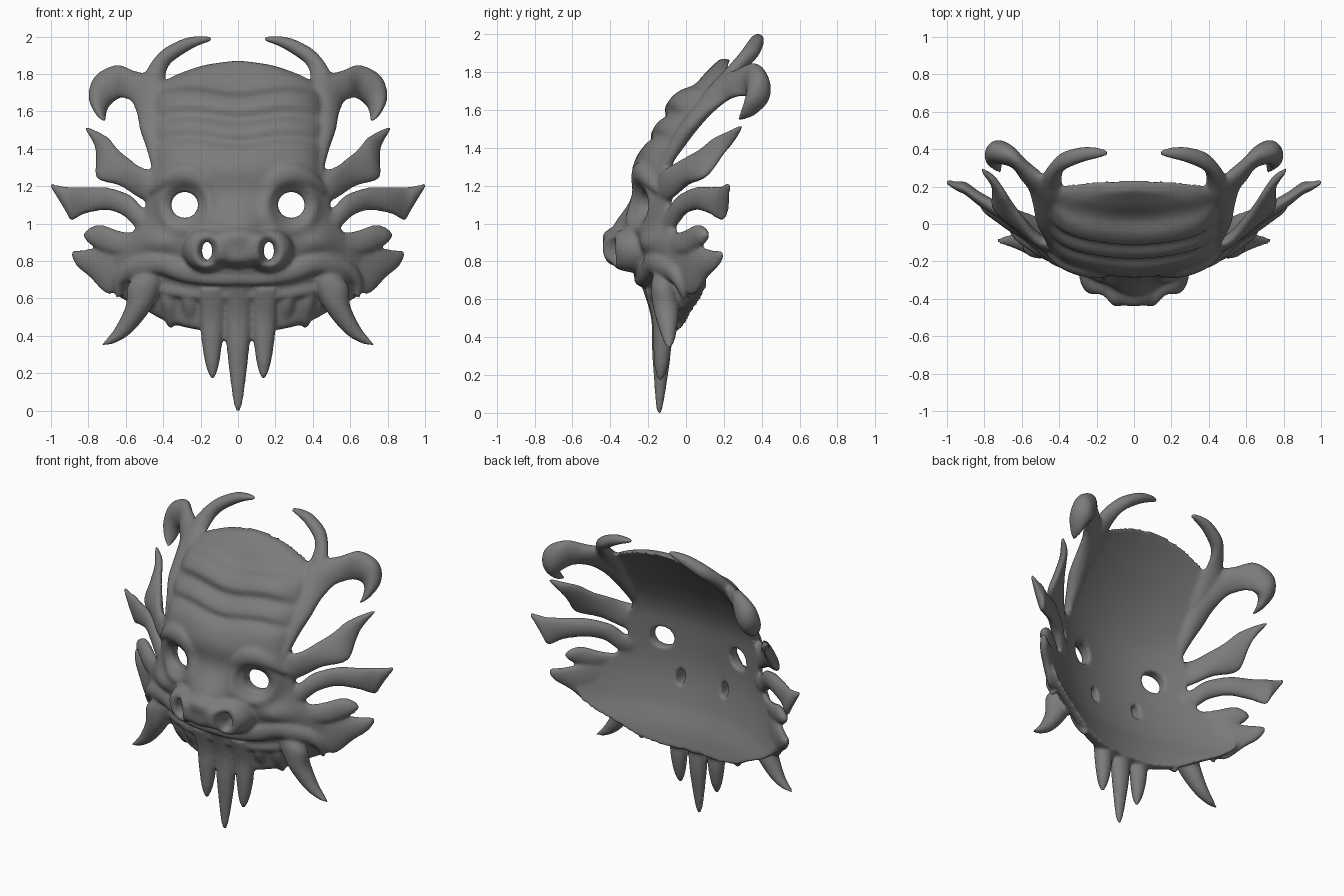
import bpy, bmesh
from math import sin, cos, pi, exp, sqrt

parts = []


def spline(keys, t):
    """Smooth interpolation through (t, value) keys."""
    n = len(keys)
    if t <= keys[0][0]:
        return keys[0][1]
    if t >= keys[-1][0]:
        return keys[-1][1]
    i = max(j for j in range(n - 1) if keys[j][0] <= t)

    def slope(j):
        a, b = keys[max(j - 1, 0)], keys[min(j + 1, n - 1)]
        return (b[1] - a[1]) / (b[0] - a[0])
    (t0, v0), (t1, v1) = keys[i], keys[i + 1]
    h = t1 - t0
    s = (t - t0) / h
    return ((1 + 2 * s) * (1 - s) ** 2 * v0 + s * (1 - s) ** 2 * h * slope(i)
            + s * s * (3 - 2 * s) * v1 + s * s * (s - 1) * h * slope(i + 1))


def finish(name, bm):
    bmesh.ops.recalc_face_normals(bm, faces=bm.faces[:])
    me = bpy.data.meshes.new(name)
    bm.to_mesh(me)
    bm.free()
    ob = bpy.data.objects.new(name, me)
    bpy.context.collection.objects.link(ob)
    return ob


def blade(name, pairs, mirror=True, steps=6, sides=18):
    """Loft of ellipses; each key is x,z of edge A, x,z of edge B, centre y, half thickness."""
    tables = [[(i, p[c]) for i, p in enumerate(pairs)] for c in range(6)]
    for side in ((1, -1) if mirror else (1,)):
        bm = bmesh.new()
        rings = []
        for i in range((len(pairs) - 1) * steps + 1):
            ax, az, bx, bz, y, t = (spline(tb, i / steps) for tb in tables)
            ring = []
            for k in range(sides):
                a = 2 * pi * k / sides
                u = cos(a) / 2
                ring.append(bm.verts.new((side * ((ax + bx) / 2 + (ax - bx) * u), y + t * sin(a),
                                          (az + bz) / 2 + (az - bz) * u)))
            rings.append(ring)
        for r, s in zip(rings, rings[1:]):
            for k in range(sides):
                bm.faces.new((r[k], r[(k + 1) % sides], s[(k + 1) % sides], s[k]))
        bm.faces.new(rings[0])
        bm.faces.new(rings[-1])
        parts.append(finish(name, bm))


# Mask profiles by height: half width, front centre line, back centre line
WIDTH = [(.43, .2), (.45, .3), (.48, .39), (.54, .5), (.6, .62), (.65, .69), (.7, .73), (.8, .71),
         (.9, .62), (.97, .55), (1.05, .5), (1.2, .49), (1.3, .455), (1.4, .45), (1.55, .46),
         (1.7, .44), (1.77, .38), (1.83, .24), (1.855, .14), (1.87, .02)]
FRONT = [(.43, -.14), (.55, -.17), (.65, -.21), (.75, -.25), (.9, -.265), (1.15, -.27), (1.27, -.285),
         (1.35, -.265), (1.41, -.23), (1.45, -.185), (1.49, -.185), (1.53, -.16), (1.57, -.11),
         (1.63, -.11), (1.69, -.055), (1.72, .02), (1.8, .1), (1.87, .18)]
BACK = [(.43, -.06), (.55, -.09), (.7, -.15), (.9, -.19), (1.1, -.19), (1.3, -.16), (1.5, -.06),
        (1.7, .09), (1.87, .24)]
EYE, NOSTRIL = (.285, 1.1), (.165, .855)


def bump(x, z):
    """Outward relief of the face: brows, eye rings, snout, nostrils, cheeks."""
    x = abs(x)
    r = sqrt((x - EYE[0]) ** 2 + (z - EYE[1]) ** 2)
    h = .025 * exp(-((r - .13) / .035) ** 2) - .02 * exp(-(r / .095) ** 4)
    h += .05 * exp(-((x - .42) / .12) ** 2 - ((z - .9) / .07) ** 2)
    h += .03 * exp(-(x / .3) ** 4 - ((z - .75) / .06) ** 2)
    bridge = .125 * exp(-(x / .18) ** 2 - ((z - .95) / (.14 if z > .95 else .1)) ** 2)
    q = ((x - .17) / .128) ** 2 + ((z - .86) / .118) ** 2
    wing = .14 * sqrt(max(0, 1 - q * q))
    q = (x / .22) ** 2 + ((z - .875) / .11) ** 2
    tip = .165 * sqrt(max(0, 1 - q * q))
    n = ((x - NOSTRIL[0]) / .043) ** 2 + ((z - NOSTRIL[1]) / .062) ** 2
    nose = (bridge ** 3.5 + wing ** 3.5 + tip ** 3.5) ** (1 / 3.5)
    return h + nose - .08 * exp(-n * n)


# Curved face shell with carved relief
bm = bmesh.new()
NU, NZ = 150, 150
F, B = [], []
for j in range(NZ + 1):
    z = .43 + 1.44 * j / NZ
    w, b = spline(WIDTH, z), spline(BACK, z)
    k = .5 if z < 1.2 else max(.42, .5 - (z - 1.2) * .4)
    F.append([])
    B.append([])
    for i in range(NU + 1):
        u = 2 * i / NU - 1
        x = u * w
        sag = .014 * cos(x * 12) * max(0, min(1, (z - 1.3) * 8, (1.85 - z) * 8))
        f = spline(FRONT, z + sag)
        yb = b + k * x * x
        yf = f + k * x * x - bump(x, z)
        edge = 1 - abs(u) ** 10
        yf = min(yb - .045, yf * edge + (yb - .045) * (1 - edge))
        F[-1].append(bm.verts.new((x, yf, z)))
        B[-1].append(bm.verts.new((x, yb, z)))
for g in (F, B):
    for j in range(NZ):
        for i in range(NU):
            bm.faces.new((g[j][i], g[j][i + 1], g[j + 1][i + 1], g[j + 1][i]))
for j in range(NZ):
    for i in (0, NU):
        bm.faces.new((F[j][i], F[j + 1][i], B[j + 1][i], B[j][i]))
for i in range(NU):
    for j in (0, NZ):
        bm.faces.new((F[j][i], F[j][i + 1], B[j][i + 1], B[j][i]))
face = finish("dragon_mask", bm)

# Eye and nostril holes
bm = bmesh.new()
for (cx, cz), rx, rz in ((EYE, .072, .07), (NOSTRIL, .028, .05)):
    for s in (-1, 1):
        loops = [[bm.verts.new((s * cx + rx * cos(a * pi / 20), y, cz + rz * sin(a * pi / 20)))
                  for a in range(40)] for y in (-.8, .3)]
        for a in range(40):
            c = (a + 1) % 40
            bm.faces.new((loops[0][a], loops[0][c], loops[1][c], loops[1][a]))
        bm.faces.new(loops[0])
        bm.faces.new(loops[1])
cutter = finish("hole_cutter", bm)
cutter.hide_render = True
mod = face.modifiers.new("holes", 'BOOLEAN')
mod.operation = 'DIFFERENCE'
mod.solver = 'EXACT'
mod.object = cutter
bpy.context.view_layer.objects.active = face
bpy.ops.object.modifier_apply(modifier="holes")
bpy.data.objects.remove(cutter)

# Heavy brows over the eyes
blade("brow", [(.1, 1.16, .14, 1.11, -.25, .015), (.14, 1.25, .17, 1.15, -.255, .03),
               (.22, 1.315, .22, 1.185, -.245, .045), (.31, 1.33, .3, 1.2, -.215, .06),
               (.4, 1.29, .39, 1.185, -.175, .06), (.465, 1.21, .45, 1.155, -.135, .04),
               (.49, 1.16, .47, 1.15, -.12, .015)])

# Horns: outer hooked branch and inner branch
blade("horn_hook", [(.42, 1.27, .455, 1.27, -.13, .025), (.405, 1.42, .49, 1.4, -.05, .045),
                    (.405, 1.53, .525, 1.5, .02, .055),
                    (.42, 1.64, .54, 1.58, .1, .06), (.46, 1.78, .57, 1.65, .21, .06),
                    (.56, 1.82, .62, 1.67, .29, .06), (.65, 1.85, .655, 1.655, .36, .06),
                    (.765, 1.79, .685, 1.63, .385, .065), (.80, 1.68, .70, 1.6, .365, .06),
                    (.765, 1.59, .705, 1.56, .32, .04), (.715, 1.54, .705, 1.55, .28, .015)])
blade("horn_inner", [(.4, 1.58, .5, 1.57, .06, .04), (.38, 1.73, .52, 1.7, .17, .055),
                     (.385, 1.79, .49, 1.82, .25, .05), (.36, 1.855, .41, 1.925, .33, .05),
                     (.27, 1.92, .29, 1.99, .37, .042), (.19, 1.96, .2, 2.003, .38, .03),
                     (.14, 1.975, .14, 2.0, .38, .014)])

# Ear fins
blade("upper_fin", [(.43, 1.28, .44, 1.1, -.13, .03), (.52, 1.305, .52, 1.13, -.08, .045),
                    (.58, 1.35, .63, 1.2, 0, .05), (.64, 1.4, .755, 1.24, .09, .05),
                    (.69, 1.46, .76, 1.34, .165, .045), (.74, 1.49, .77, 1.42, .23, .035),
                    (.81, 1.522, .82, 1.505, .29, .014)])
blade("side_fin", [(.44, 1.05, .5, .93, -.11, .03), (.51, 1.09, .55, .98, -.07, .04),
                   (.58, 1.155, .62, 1.045, -.02, .045), (.7, 1.195, .71, 1.07, .06, .045),
                   (.82, 1.195, .82, 1.05, .13, .04), (.91, 1.2, .89, 1.015, .19, .035),
                   (.95, 1.205, .925, 1.07, .2, .028), (1.006, 1.218, 1.003, 1.195, .225, .014)])

# Cheek frills
blade("cheek_frill", [(.56, .88, .56, .68, -.06, .02), (.68, .9, .69, .62, .03, .04),
                      (.78, .87, .79, .71, .1, .04), (.84, .86, .86, .77, .155, .035),
                      (.89, .855, .89, .825, .185, .016)])
blade("cheek_lobe", [(.54, .95, .56, .83, -.08, .025), (.64, .965, .68, .84, 0, .042),
                     (.73, .995, .76, .87, .06, .042), (.79, .98, .805, .9, .09, .034),
                     (.825, .95, .825, .93, .105, .014)])

# Lips
blade("upper_lip", [(0, .76, 0, .67, -.245, .03), (.15, .76, .15, .67, -.235, .03),
                    (.3, .81, .3, .69, -.205, .04), (.42, .855, .43, .73, -.165, .05),
                    (.54, .825, .51, .71, -.115, .05), (.635, .765, .57, .69, -.06, .045),
                    (.67, .68, .61, .665, -.02, .04), (.65, .6, .625, .61, -.01, .015)])
blade("lower_lip", [(0, .65, 0, .59, -.19, .022), (.2, .655, .2, .59, -.17, .025),
                    (.35, .68, .36, .61, -.14, .025), (.46, .7, .47, .65, -.11, .015)])

# Tusks, chin folds and beard points
blade("tusk", [(.41, .74, .52, .74, -.13, .04), (.41, .67, .59, .67, -.12, .065),
               (.46, .55, .6, .565, -.105, .07), (.565, .42, .645, .465, -.095, .048),
               (.66, .36, .685, .405, -.09, .03), (.745, .347, .75, .33, -.09, .012)])
for name, x in (("chin_fold_inner", .25), ("chin_fold_outer", .36)):
    d = .5 * x * x
    blade(name, [(x - .01, .67, x + .05, .67, -.2 + d, .01), (x - .04, .57, x + .05, .57, -.165 + d, .035),
                 (x - .03, .48, x + .03, .48, -.12 + d, .03), (x - .01, .44, x + .01, .44, -.1 + d, .015)])
blade("side_beard", [(.07, .65, .2, .65, -.2, .02), (.07, .5, .205, .5, -.135, .045),
                     (.083, .37, .195, .37, -.125, .05), (.1, .25, .175, .25, -.13, .037),
                     (.118, .19, .155, .19, -.135, .02), (.128, .17, .142, .17, -.135, .01)])
blade("centre_beard", [(-.06, .66, .06, .66, -.21, .02), (-.07, .5, .07, .5, -.14, .045),
                       (-.06, .33, .06, .33, -.13, .05), (-.04, .15, .04, .15, -.135, .033),
                       (-.024, .04, .024, .04, -.14, .02), (-.01, -.005, .01, -.005, -.14, .01)],
      mirror=False)

# Fuse all parts into one sculpted skin
bpy.ops.object.select_all(action='DESELECT')
for ob in parts + [face]:
    ob.select_set(True)
bpy.context.view_layer.objects.active = face
bpy.ops.object.join()
remesh = face.modifiers.new("fuse", 'REMESH')
remesh.mode = 'VOXEL'
remesh.voxel_size = .0097
soft = face.modifiers.new("soften", 'SMOOTH')
soft.factor, soft.iterations = .5, 12
for m in ("fuse", "soften"):
    bpy.ops.object.modifier_apply(modifier=m)
low = min(v.co.z for v in face.data.vertices)
for v in face.data.vertices:
    v.co.z -= low * max(0, 1 - v.co.z / .4)
for p in face.data.polygons:
    p.use_smooth = True
mat = bpy.data.materials.new("dark_grey")
mat.diffuse_color = (.2, .2, .2, 1)
face.data.materials.clear()
face.data.materials.append(mat)
